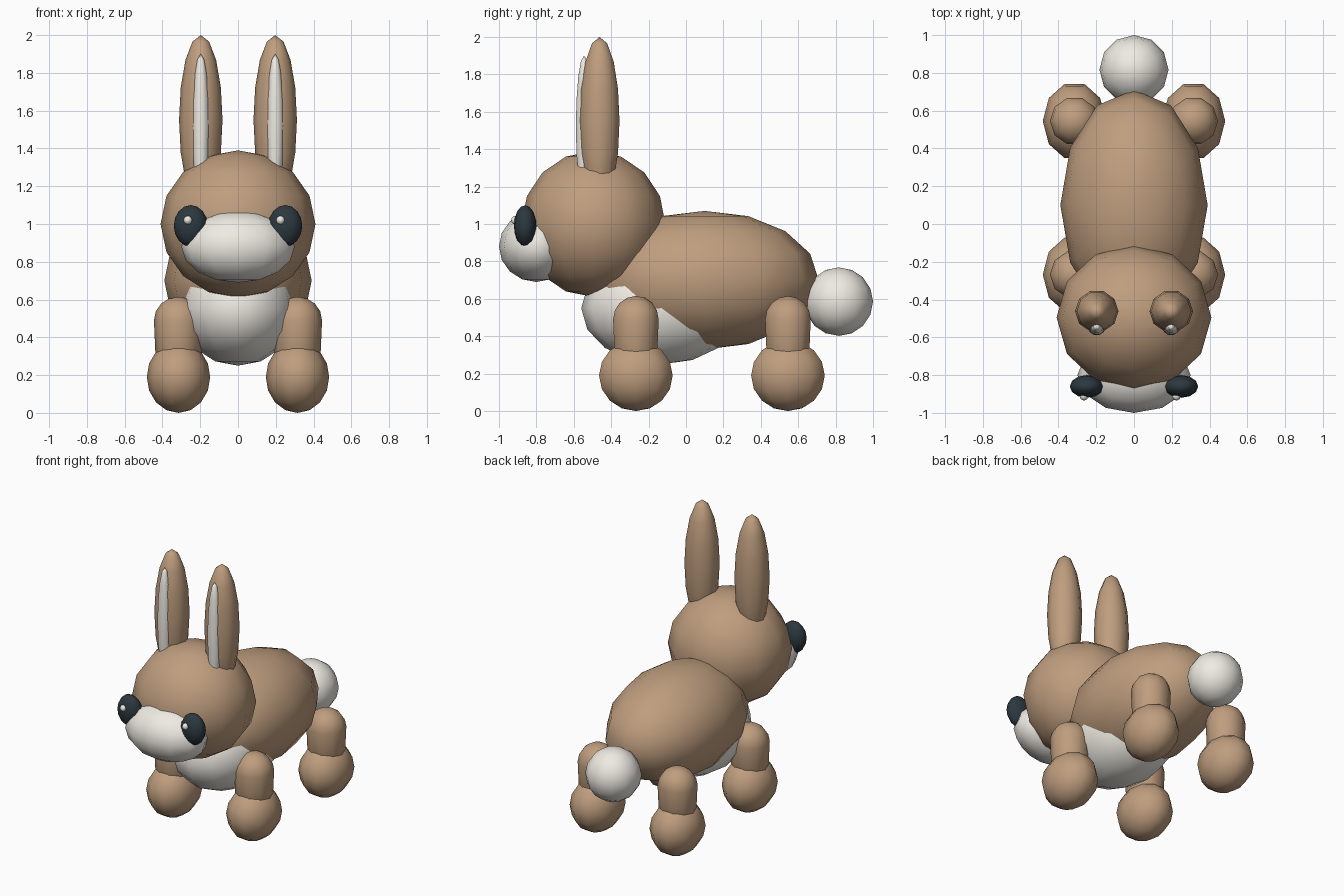
import bpy, bmesh
from mathutils import Matrix
from math import pi

if "Cube" in bpy.data.objects:
    bpy.data.objects.remove(bpy.data.objects["Cube"])


def material(name, rgb):
    m = bpy.data.materials.new(name)
    m.diffuse_color = (*rgb, 1)
    m.use_nodes = True
    m.node_tree.nodes["Principled BSDF"].inputs["Base Color"].default_value = m.diffuse_color
    return m


BROWN = material("brown_fur", (0.52, 0.34, 0.21))
CREAM = material("cream_fur", (0.86, 0.83, 0.77))
DARK = material("dark_eye", (0.025, 0.04, 0.05))


def ellipsoid(name, centre, radii, mat, segs=12, rings=8, stretch=0.0):
    """Low-poly smooth ellipsoid; stretch pulls the halves apart into a capsule."""
    bm = bmesh.new()
    bmesh.ops.create_uvsphere(bm, u_segments=segs, v_segments=rings, radius=1)
    bmesh.ops.rotate(bm, verts=bm.verts, matrix=Matrix.Rotation(pi / 2, 3, 'Z'))
    for v in bm.verts:
        v.co = [a * b for a, b in zip(v.co, radii)]
        v.co.z += stretch if v.co.z > -1e-4 else -stretch
    for f in bm.faces:
        f.smooth = True
    me = bpy.data.meshes.new(name)
    bm.to_mesh(me)
    bm.free()
    me.materials.append(mat)
    ob = bpy.data.objects.new(name, me)
    ob.location = centre
    bpy.context.collection.objects.link(ob)
    return ob


# Torso, head and tail
ellipsoid("body", (0, 0.10, 0.70), (0.39, 0.61, 0.37), BROWN)
ellipsoid("belly", (0, -0.13, 0.55), (0.315, 0.43, 0.30), CREAM)
ellipsoid("head", (0, -0.495, 1.00), (0.41, 0.385, 0.39), BROWN)
ellipsoid("muzzle", (0, -0.80, 0.88), (0.30, 0.20, 0.19), CREAM)
ellipsoid("tail", (0, 0.817, 0.585), (0.183, 0.183, 0.183), CREAM)

for side, s in (("left", -1), ("right", 1)):
    # Ears with pale inner strip
    ellipsoid(f"ear_{side}", (s * 0.197, -0.462, 1.55), (0.115, 0.112, 0.45), BROWN, 10)
    ellipsoid(f"inner_ear_{side}", (s * 0.197, -0.545, 1.52), (0.046, 0.046, 0.38), CREAM, 10)
    # Eyes; both glints shift the same way
    ellipsoid(f"eye_{side}", (s * 0.25, -0.86, 0.99), (0.09, 0.06, 0.11), DARK)
    ellipsoid(f"eye_glint_{side}", (s * 0.245 - 0.02, -0.912, 1.02), (0.023, 0.023, 0.023), CREAM, 8, 6)
    # Legs and feet
    for end, y in (("front", -0.268), ("rear", 0.545)):
        ellipsoid(f"{end}_leg_{side}", (s * 0.315, y, 0.40), (0.13, 0.128, 0.125), BROWN, 10, 8, 0.09)
        ellipsoid(f"{end}_foot_{side}", (s * 0.315, y, 0.19), (0.168, 0.207, 0.19), BROWN, 10, 8)
